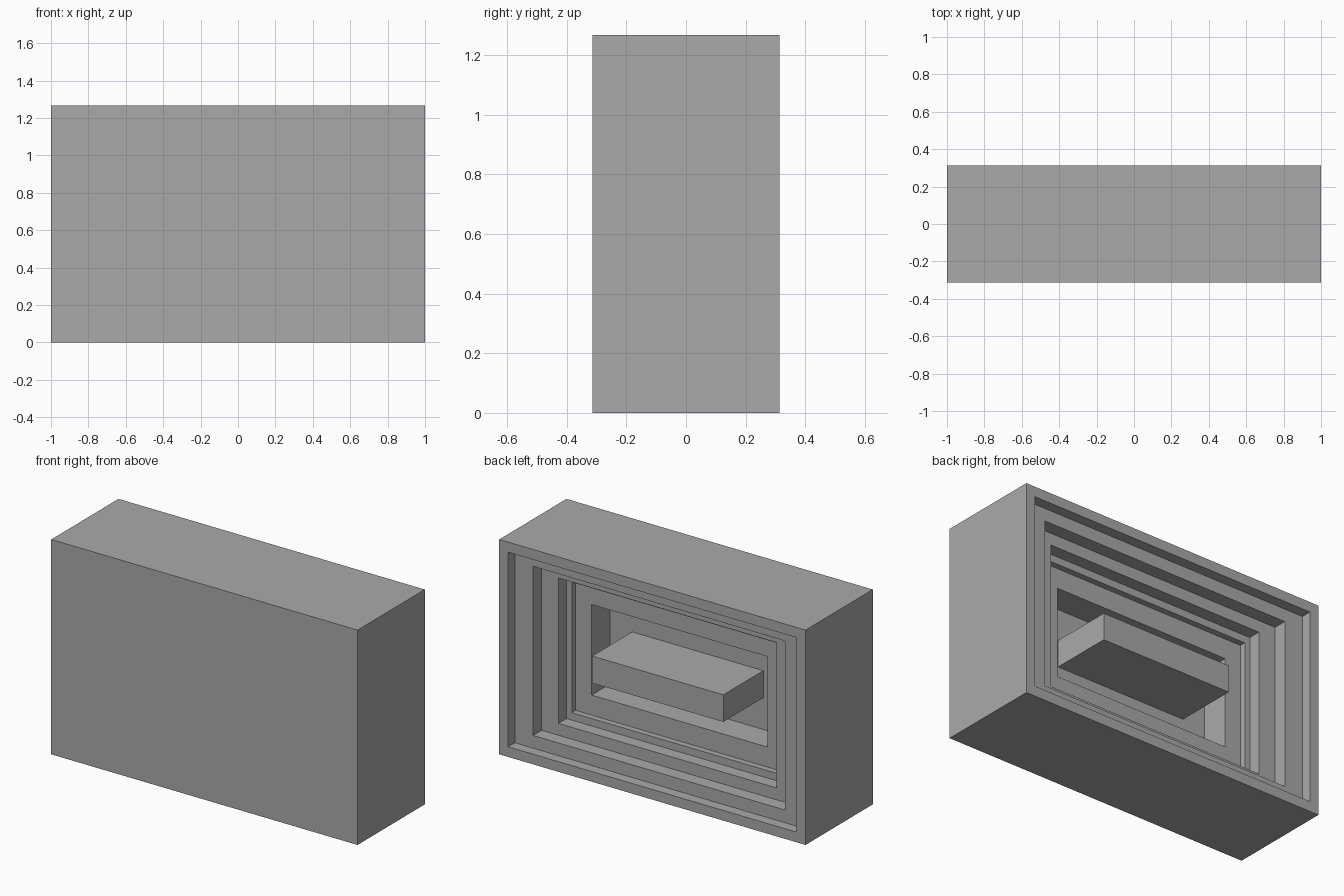
import bpy

WIDTH, DEPTH, HEIGHT = 2.0, 0.627, 1.268
BACK = DEPTH / 2

# Remove the default cube
cube = bpy.data.objects.get("Cube")
if cube:
    bpy.data.objects.remove(cube)

# Single plain colour
grey = bpy.data.materials.new("plain_grey")
grey.use_nodes = True
colour = (0.4, 0.4, 0.4, 1)
grey.diffuse_color = colour
grey.node_tree.nodes["Principled BSDF"].inputs["Base Color"].default_value = colour


def loft(name, sections):
    """Join rectangles (side margin, top/bottom margin, y) into a closed solid."""
    verts, faces = [], []
    for mx, mz, y in sections:
        hx = WIDTH / 2 - mx
        verts += [(-hx, y, mz), (hx, y, mz), (hx, y, HEIGHT - mz), (-hx, y, HEIGHT - mz)]
    for s in range(len(sections) - 1):
        a, b = s * 4, s * 4 + 4
        for i in range(4):
            j = (i + 1) % 4
            faces.append((a + i, a + j, b + j, b + i))
    n = len(verts)
    faces += [(3, 2, 1, 0)[::-1], (n - 1, n - 2, n - 3, n - 4)]
    mesh = bpy.data.meshes.new(name)
    mesh.from_pydata(verts, [], faces)
    mesh.materials.append(grey)
    mesh.update()
    obj = bpy.data.objects.new(name, mesh)
    bpy.context.collection.objects.link(obj)
    return obj


# Case: solid box with stepped recesses (side margin, end margin, depth) in its back
steps = [(0.058, 0.06, 0.062), (0.178, 0.135, 0.142), (0.288, 0.205, 0.217),
         (0.322, 0.249, 0.253), (0.426, 0.367, 0.423)]
sections = [(0, 0, -BACK), (0, 0, BACK)]
level = BACK
for mx, mz, depth in steps:
    sections += [(mx, mz, level), (mx, mz, BACK - depth)]
    level = BACK - depth
loft("stepped_case", sections)

# Block: bar standing on the floor of the deepest recess
loft("centre_block", [(0.572, 0.554, level - 0.01), (0.572, 0.554, BACK - 0.05)])
